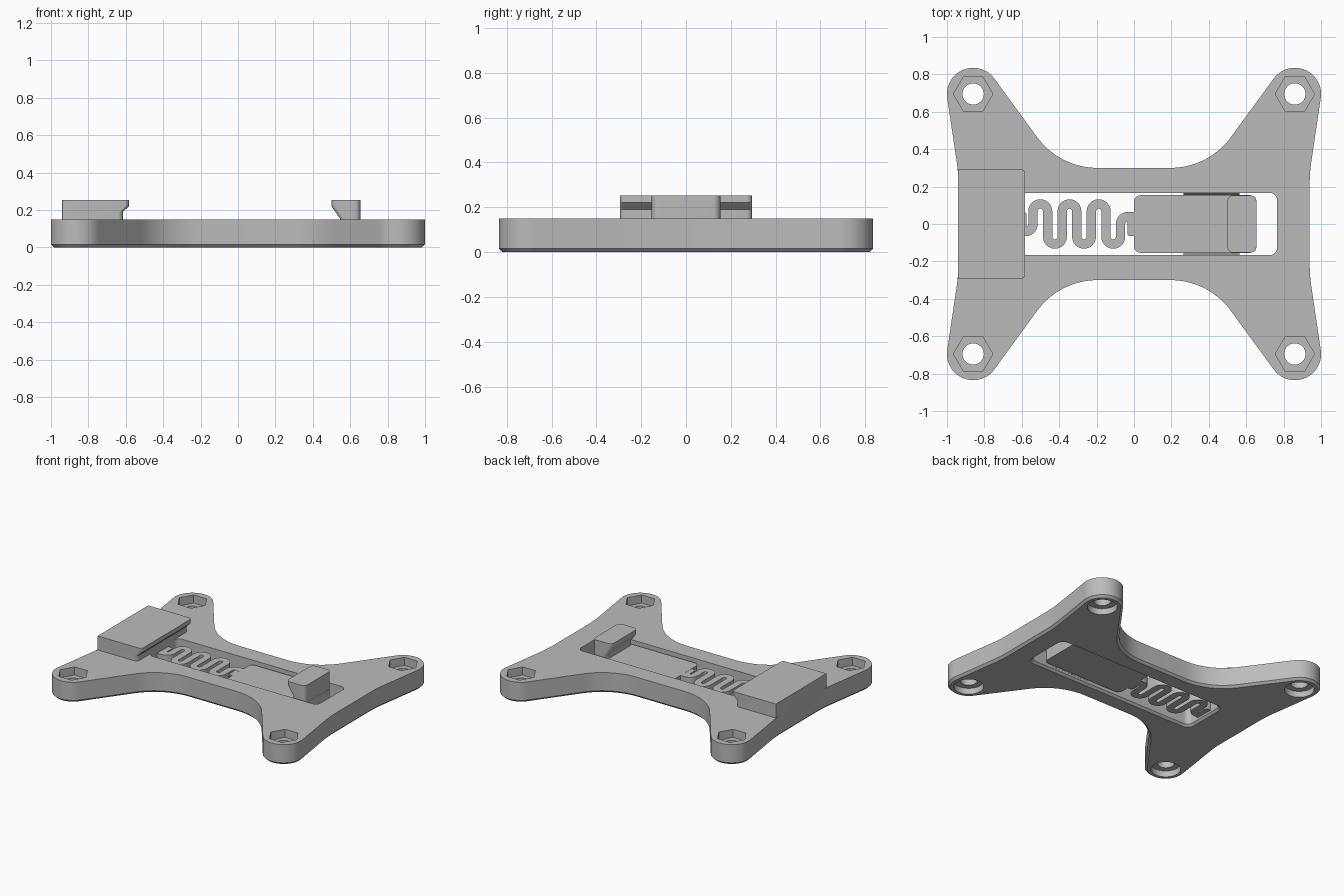
import bpy
import bmesh
from math import sin, cos, radians, acos, atan2, hypot

cube = bpy.data.objects.get("Cube")
if cube:
    bpy.data.objects.remove(cube, do_unlink=True)

grey = bpy.data.materials.new("plastic grey")
grey.use_nodes = True
tone = (0.5, 0.5, 0.5, 1)
grey.diffuse_color = tone
grey.node_tree.nodes["Principled BSDF"].inputs["Base Color"].default_value = tone

FOOT_X, FOOT_Y, FOOT_R = 0.86, 0.695, 0.14
TOP = 0.15
FEET = [(sx * FOOT_X, sy * FOOT_Y) for sx in (1, -1) for sy in (1, -1)]


def arc(cx, cy, r, start, end, steps=12):
    angles = [radians(start + (end - start) * i / steps) for i in range(steps + 1)]
    return [(cx + r * cos(a), cy + r * sin(a)) for a in angles]


def circle(cx, cy, r, sides):
    return arc(cx, cy, r, 0, 360, sides)[:-1]


def rounded(x0, x1, y0, y1, r_left, r_right):
    """Rounded rectangle with separate corner radii for its two x ends."""
    a, b = r_left, r_right
    return (arc(x1 - b, y1 - b, b, 0, 90, 8) + arc(x0 + a, y1 - a, a, 90, 180, 8)
            + arc(x0 + a, y0 + a, a, 180, 270, 8) + arc(x1 - b, y0 + b, b, 270, 360, 8))


def prism(outline, z0, z1):
    return [(outline, z0), (outline, z1)]


def build(name, stacks, chamfer=0):
    """Loft each stack of (outline, height) layers into a closed solid."""
    bm = bmesh.new()
    for stack in stacks:
        rings = [[bm.verts.new((x, y, z)) for x, y in outline] for outline, z in stack]
        for low, high in zip(rings, rings[1:]):
            n = len(low)
            for i in range(n):
                j = (i + 1) % n
                bm.faces.new((low[i], low[j], high[j], high[i]))
        bm.faces.new(rings[0][::-1])
        bm.faces.new(rings[-1])
    bmesh.ops.recalc_face_normals(bm, faces=bm.faces[:])
    if chamfer:
        rim = [e for e in bm.edges if all(v.co.z < 0.001 for v in e.verts)]
        bmesh.ops.bevel(bm, geom=rim, offset=chamfer, segments=1, affect='EDGES')
    mesh = bpy.data.meshes.new(name)
    bm.to_mesh(mesh)
    bm.free()
    mesh.materials.append(grey)
    ob = bpy.data.objects.new(name, mesh)
    bpy.context.collection.objects.link(ob)
    return ob


def cut(target, cutters):
    for cutter in cutters:
        cutter.hide_render = True
        mod = target.modifiers.new("cut", 'BOOLEAN')
        mod.operation, mod.solver, mod.object = 'DIFFERENCE', 'EXACT', cutter
    graph = bpy.context.evaluated_depsgraph_get()
    mesh = bpy.data.meshes.new_from_object(target.evaluated_get(graph))
    target.modifiers.clear()
    target.data = mesh
    for cutter in cutters:
        bpy.data.objects.remove(cutter, do_unlink=True)


def smooth(ob):
    bpy.ops.object.select_all(action='DESELECT')
    ob.select_set(True)
    bpy.context.view_layer.objects.active = ob
    bpy.ops.object.shade_smooth_by_angle(angle=radians(30))


# Base plate: one quarter outline, mirrored both ways
WAIST_X, WAIST_Y, WAIST_R = 0.195, 0.70, 0.40
dx, dy = FOOT_X - WAIST_X, FOOT_Y - WAIST_Y
tangent = (atan2(dy, dx) - acos((WAIST_R + FOOT_R) / hypot(dx, dy))) * 57.29578
quarter = ([(0.939, 0.22), (0.941, 0.27), (0.946, 0.32)]
           + arc(FOOT_X, FOOT_Y, FOOT_R, -8.7, 180 + tangent, 28)
           + arc(WAIST_X, WAIST_Y, WAIST_R, tangent, -90, 16))
half = quarter + [(-x, y) for x, y in reversed(quarter)]
outline = half + [(x, -y) for x, y in reversed(half)]
plate = build("base_plate", [prism(outline, 0, TOP)], chamfer=0.016)

# Slot with a flared lower rim, nut pockets, bolt holes and screw recesses
slot = rounded(-0.615, 0.765, -0.167, 0.167, 0.04, 0.04)
flare = rounded(-0.63, 0.78, -0.182, 0.182, 0.055, 0.055)
slot_stack = [(flare, -0.02), (flare, 0), (slot, 0.015), (slot, 0.2)]
pockets = [prism(circle(x, y, 0.105, 6), 0.09, 0.2) for x, y in FEET]
bores = [prism(circle(x, y, 0.057, 32), -0.1, 0.2) for x, y in FEET]
recesses = [prism(circle(x, y, 0.10, 40), -0.1, 0.045) for x, y in FEET]
cut(plate, [build("slot_cutter", [slot_stack] + pockets),
            build("bore_cutter", bores), build("recess_cutter", recesses)])

# Fixed clamp block with an undercut lip
foot = rounded(-0.94, -0.615, -0.295, 0.295, 0.001, 0.025)
lip = rounded(-0.94, -0.582, -0.295, 0.295, 0.001, 0.025)
block = build("fixed_clamp_block", [[(foot, 0.14), (foot, 0.19), (lip, 0.222), (lip, 0.253)]])

# Sliding pad and its hooked latch
PAD_LOW, PAD_TOP = 0.03, 0.125
pad = build("sliding_pad", [prism(rounded(0, 0.655, -0.154, 0.154, 0.035, 0.035),
                                  PAD_LOW, PAD_TOP)])
stem = rounded(0.545, 0.654, -0.153, 0.153, 0.03, 0.03)
hook = rounded(0.5, 0.654, -0.153, 0.153, 0.03, 0.03)
latch = build("latch_hook", [[(stem, 0.1), (stem, 0.155), (hook, 0.22), (hook, 0.253)]])

# Guide ribs on the slot walls
ribs = []
for side in (1, -1):
    def rib_layer(inner):
        y0, y1 = sorted((side * inner, side * 0.172))
        return rounded(0.265, 0.565, y0, y1, 0.001, 0.001)
    ribs.append([(rib_layer(0.166), 0.03), (rib_layer(0.156), 0.075), (rib_layer(0.166), 0.12)])
guide = build("guide_ribs", ribs)

# Serpentine spring: a ribbon following a winding centre line
PITCH, FIRST, BEND_Y, HALF = 0.078, -0.54, 0.068, 0.025
path = [(-0.65, -0.04)] + arc(FIRST - 0.04, 0, 0.04, -90, 0)
for k in range(6):
    middle = FIRST + PITCH * (k + 0.5)
    if k % 2 == 0:
        path += arc(middle, BEND_Y, PITCH / 2, 180, 0)
    else:
        path += arc(middle, -BEND_Y, PITCH / 2, 180, 360)
path += arc(FIRST + PITCH * 6 + 0.04, 0, 0.04, 180, 90) + [(0.04, 0.04)]
left, right = [], []
for i, (x, y) in enumerate(path):
    ax, ay = path[max(i - 1, 0)]
    bx, by = path[min(i + 1, len(path) - 1)]
    size = hypot(bx - ax, by - ay)
    nx, ny = (ay - by) / size * HALF, (bx - ax) / size * HALF
    left.append((x + nx, y + ny))
    right.append((x - nx, y - ny))
spring = build("serpentine_spring", [prism(right + left[::-1], PAD_LOW, PAD_TOP)])

# Thickened roots where the spring joins the plate and the pad
roots = build("spring_roots", [
    prism(rounded(-0.65, -0.575, -0.065, 0.065, 0.01, 0.015), PAD_LOW, PAD_TOP - 0.001),
    prism(rounded(-0.035, 0.03, -0.065, 0.065, 0.015, 0.01), PAD_LOW, PAD_TOP - 0.001)])

for part in (plate, block, pad, latch, guide, spring, roots):
    smooth(part)
